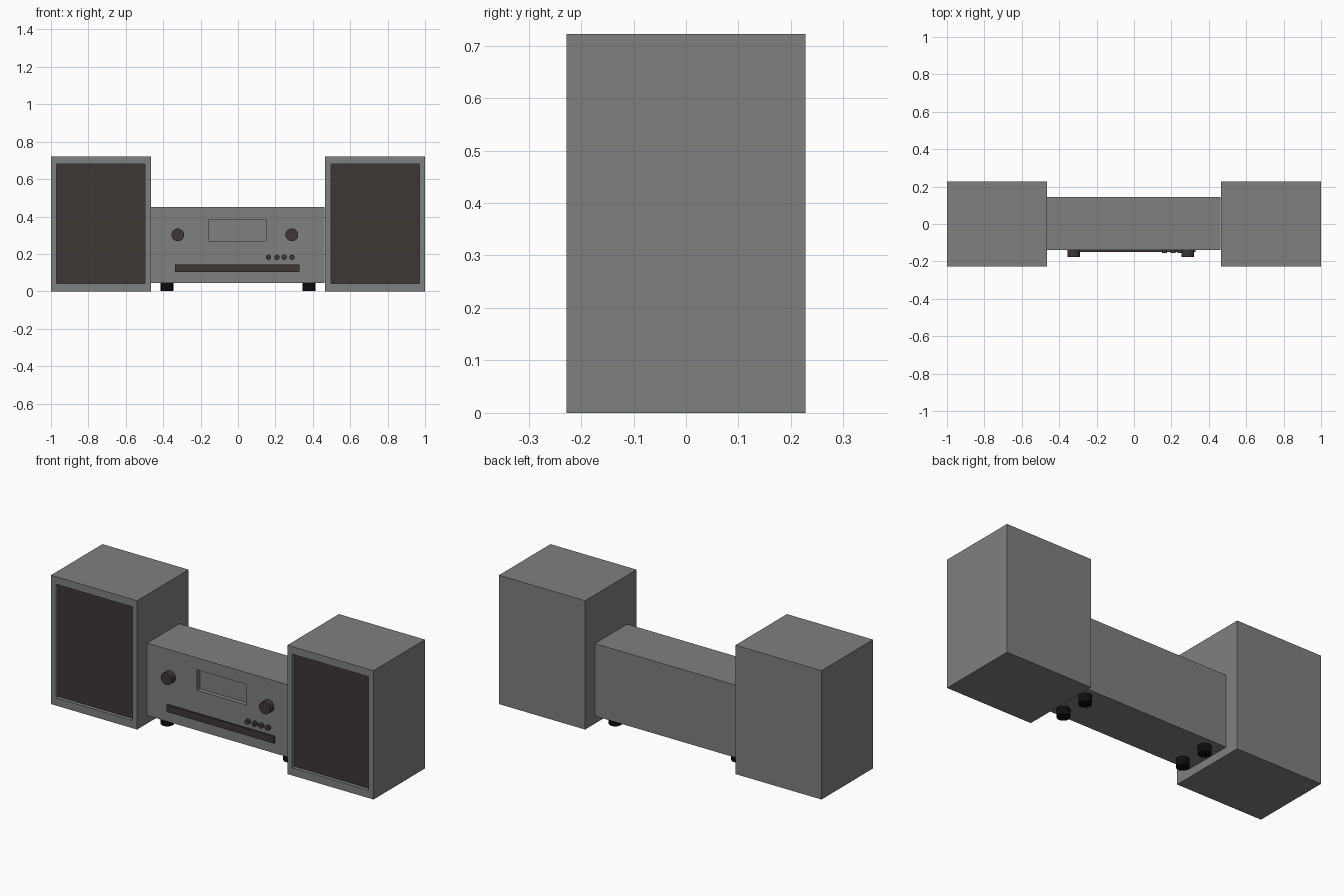
import bpy
import bmesh
import math

cube = bpy.data.objects.get("Cube")
if cube:
    bpy.data.objects.remove(cube, do_unlink=True)


def material(name, colour):
    mat = bpy.data.materials.new(name)
    mat.use_nodes = True
    mat.diffuse_color = (*colour, 1)
    bsdf = next(n for n in mat.node_tree.nodes if n.type == 'BSDF_PRINCIPLED')
    bsdf.inputs["Base Color"].default_value = (*colour, 1)
    return mat


GREY = material("casing grey", (0.21, 0.22, 0.22))
BROWN = material("dark brown", (0.048, 0.037, 0.036))
BLACK = material("rubber black", (0.004, 0.004, 0.004))


def finish(bm, name, mats):
    mesh = bpy.data.meshes.new(name)
    bm.normal_update()
    bm.to_mesh(mesh)
    bm.free()
    for mat in mats:
        mesh.materials.append(mat)
    obj = bpy.data.objects.new(name, mesh)
    bpy.context.collection.objects.link(obj)
    return obj


def box(name, xs, ys, zs, mats, recess=None, depth=0.02):
    """Box between limits; recess = (x0, x1, z0, z1) sinks a panel in the front."""
    bm = bmesh.new()
    bmesh.ops.create_cube(bm, size=1)
    for v in bm.verts:
        v.co = [lim[c > 0] for lim, c in zip((xs, ys, zs), v.co)]
    if recess:
        bm.normal_update()
        front = min(bm.faces, key=lambda f: f.calc_center_median().y)
        bmesh.ops.inset_individual(bm, faces=[front], thickness=0.01)
        mid = front.calc_center_median()
        for v in front.verts:
            v.co.x = recess[int(v.co.x > mid.x)]
            v.co.z = recess[2 + int(v.co.z > mid.z)]
        bmesh.ops.inset_individual(bm, faces=[front], thickness=0)
        for v in front.verts:
            v.co.y += depth
        front.material_index = len(mats) - 1
    return finish(bm, name, mats)


def cylinder(name, location, radius, length, mat, forward=False):
    bm = bmesh.new()
    bmesh.ops.create_cone(bm, cap_ends=True, segments=32, radius1=radius,
                          radius2=radius, depth=length)
    obj = finish(bm, name, [mat])
    obj.location = location
    if forward:
        obj.rotation_euler.x = math.pi / 2
    bpy.ops.object.select_all(action='DESELECT')
    obj.select_set(True)
    bpy.context.view_layer.objects.active = obj
    bpy.ops.object.shade_smooth_by_angle(angle=math.radians(40))
    return obj


# Speakers with sunken grilles
for side, x0 in (("right", -1.0), ("left", 0.466)):
    box(side + "_speaker", (x0, x0 + 0.534), (-0.228, 0.228), (0, 0.722),
        [GREY, BROWN], (x0 + 0.03, x0 + 0.504, 0.043, 0.68))

# Central unit with sunken display
box("main_unit", (-0.465, 0.463), (-0.14, 0.145), (0.045, 0.451),
    [GREY], (-0.156, 0.15, 0.269, 0.384), 0.025)

# Disc tray
box("disc_tray", (-0.337, 0.328), (-0.15, -0.13), (0.104, 0.143), [BROWN])

# Knobs
for side, x in (("right", -0.322), ("left", 0.288)):
    cylinder(side + "_knob", (x, -0.155, 0.302), 0.034, 0.042, BROWN, True)

# Buttons
for i, x in enumerate((0.163, 0.208, 0.247, 0.288)):
    cylinder(f"button_{i + 1}", (x, -0.145, 0.182), 0.014, 0.022, BROWN, True)

# Feet
for side, x in (("right", -0.38), ("left", 0.38)):
    for end, y in (("front", -0.083), ("back", 0.083)):
        cylinder(f"{end}_{side}_foot", (x, y, 0.024), 0.034, 0.046, BLACK)
